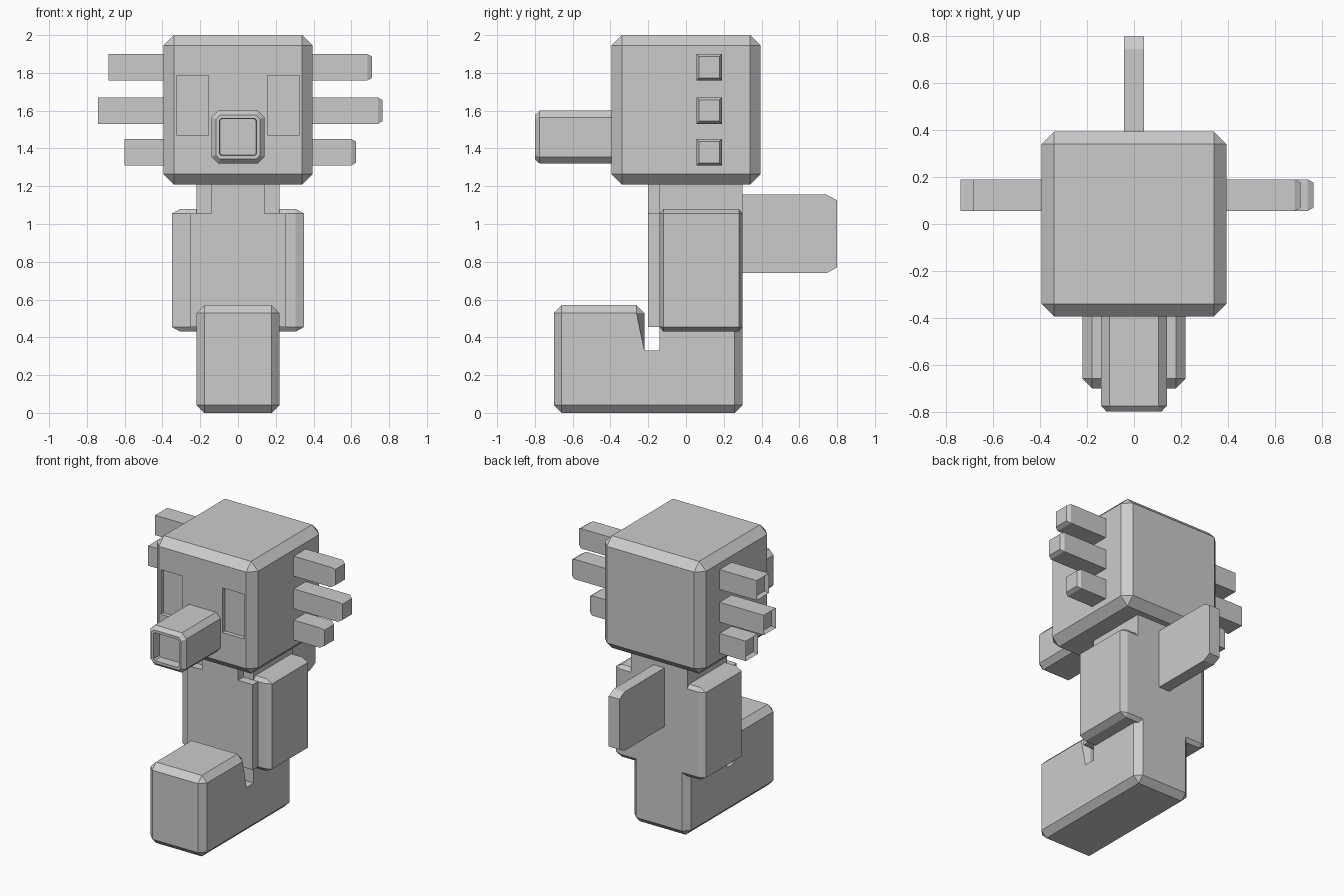
import bpy, bmesh
from itertools import product
from mathutils import Vector

old = bpy.data.objects.get("Cube")
if old:
    bpy.data.objects.remove(old, do_unlink=True)

GREY = (0.6, 0.6, 0.6, 1)
grey = bpy.data.materials.new("plain grey")
grey.use_nodes = True
grey.diffuse_color = GREY
grey.node_tree.nodes["Principled BSDF"].inputs["Base Color"].default_value = GREY


def finish(bm, name):
    bmesh.ops.recalc_face_normals(bm, faces=bm.faces[:])
    mesh = bpy.data.meshes.new(name)
    bm.to_mesh(mesh)
    bm.free()
    mesh.materials.append(grey)
    obj = bpy.data.objects.new(name, mesh)
    bpy.context.collection.objects.link(obj)
    return obj


def block(name, lo, hi, cut=None):
    """Box between two corners; cut gives the chamfer along each axis."""
    lo, hi = Vector(lo), Vector(hi)
    mid, half = (lo + hi) / 2, (hi - lo) / 2
    bm = bmesh.new()
    for signs in product((-1, 1), repeat=3):
        for keep in range(3) if cut else (None,):
            bm.verts.new([mid[i] + signs[i] * (half[i] - (cut[i] if cut and i != keep else 0))
                          for i in range(3)])
    bmesh.ops.convex_hull(bm, input=bm.verts[:])
    bmesh.ops.dissolve_limit(bm, angle_limit=0.01, verts=bm.verts[:], edges=bm.edges[:])
    return finish(bm, name)


def extrude_profile(points, place, offset):
    """Outline placed in space by a function, then extruded by an offset."""
    bm = bmesh.new()
    face = bm.faces.new([bm.verts.new(place(*p)) for p in points])
    new = bmesh.ops.extrude_face_region(bm, geom=[face], use_keep_orig=True)["geom"]
    bmesh.ops.translate(bm, vec=offset,
                        verts=[g for g in new if isinstance(g, bmesh.types.BMVert)])
    bmesh.ops.recalc_face_normals(bm, faces=bm.faces[:])
    cap = next(g for g in new if isinstance(g, bmesh.types.BMFace))
    return bm, cap


# Head with two sunken eyes
head = block("head", (-0.395, -0.395, 1.21), (0.395, 0.395, 2), (0.055, 0.055, 0.055))
for side in (-1, 1):
    x = side * 0.24
    cutter = block("eye_cutter", (x - 0.085, -0.5, 1.47), (x + 0.085, -0.365, 1.785))
    cutter.hide_render = True
    mod = head.modifiers.new("eye", "BOOLEAN")
    mod.operation, mod.solver, mod.object = "DIFFERENCE", "EXACT", cutter
    bpy.context.view_layer.objects.active = head
    bpy.ops.object.modifier_apply(modifier=mod.name)
    bpy.data.objects.remove(cutter, do_unlink=True)

# Snout: eight-sided tube with a chamfered rim and a sunken mouth
a, b = 0.14, 0.105
octagon = [(a, -b), (a, b), (b, a), (-b, a), (-a, b), (-a, -b), (-b, -a), (b, -a)]
bm, rim = extrude_profile(octagon, lambda x, z: (x, -0.36, 1.46 + z), (0, -0.415, 0))
for thickness, depth in ((0.025, 0.025), (0.02, 0), (0.004, -0.06)):
    bmesh.ops.inset_individual(bm, faces=[rim], thickness=thickness, depth=depth)
finish(bm, "snout")

# Side fins: three bars per side with chamfered tips
for side, label in ((1, "left"), (-1, "right")):
    for level, z, tip in (("upper", 1.83, 0.71), ("middle", 1.6, 0.765), ("lower", 1.38, 0.625)):
        bm = bmesh.new()
        bmesh.ops.create_cube(bm, size=1)
        for v in bm.verts:
            v.co = (side * (tip - 0.025 if v.co.x > 0 else 0.35),
                    0.123 + v.co.y * 0.135, z + v.co.z * 0.14)
        bmesh.ops.recalc_face_normals(bm, faces=bm.faces[:])
        end = max(bm.faces, key=lambda f: side * f.calc_center_median().x)
        bmesh.ops.inset_individual(bm, faces=[end], thickness=0.02, depth=0.025)
        finish(bm, f"{label}_{level}_fin")

# Neck, trunk and stepped chest plate
block("neck", (-0.22, -0.14, 0.5), (0.22, 0.3, 1.24))
block("trunk", (-0.35, -0.14, 0.43), (0.35, 0.3, 1.08), (0.045, 0.02, 0.025))
half = [(0.255, 0.455), (0.255, 1.055), (0.14, 1.055), (0.14, 1.24)]
outline = half + [(-x, z) for x, z in reversed(half)]
bm, _ = extrude_profile(outline, lambda x, z: (x, -0.1, z), (0, -0.1, 0))
finish(bm, "chest_plate")

# Back fin with clipped corners
fin = [(0.25, 0.74), (0.745, 0.74), (0.8, 0.77), (0.8, 1.125), (0.745, 1.155), (0.25, 1.155)]
bm, _ = extrude_profile(fin, lambda y, z: (-0.042, y, z), (0.084, 0, 0))
finish(bm, "back_fin")

# Curled tail: hooked profile, chamfered everywhere except inside the notch
hook = [(-0.7, 0), (0.3, 0), (0.3, 0.57), (-0.14, 0.57),
        (-0.14, 0.33), (-0.22, 0.33), (-0.22, 0.57), (-0.7, 0.57)]
bm, _ = extrude_profile(hook, lambda y, z: (-0.22, y, z), (0.44, 0, 0))


def chamfered(edge):
    _, y, z = (edge.verts[0].co + edge.verts[1].co) / 2
    in_notch = z > 0.1 and -0.23 < y < -0.13
    return not in_notch or (y < -0.21 and z > 0.34)


bmesh.ops.bevel(bm, geom=[e for e in bm.edges if chamfered(e)], offset=0.042,
                segments=1, affect="EDGES", clamp_overlap=True)
finish(bm, "curled_tail")
